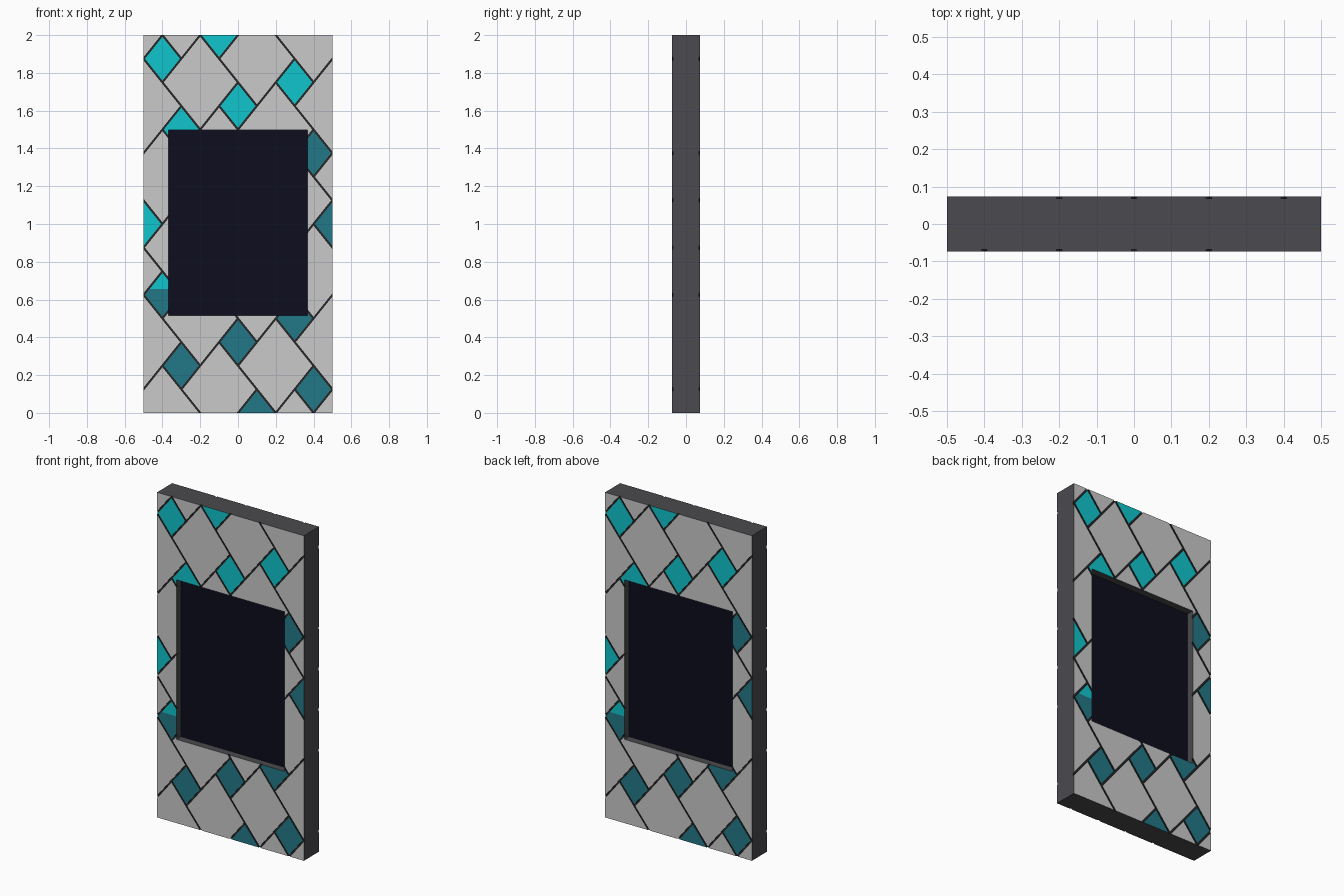
import bpy, bmesh, math
from mathutils import Vector

if "Cube" in bpy.data.objects:
    bpy.data.objects.remove(bpy.data.objects["Cube"], do_unlink=True)

HALF_W, HEIGHT, HALF_T, GROOVE = 0.5, 2.0, 0.0735, 0.006
CORE = HALF_T - GROOVE
WIN_X, WIN_LOW, WIN_HIGH = 0.367, 0.515, 1.497
SMALL, BIG, FRAME, DARK = range(4)


def material(name, color):
    m = bpy.data.materials.new(name)
    m.use_nodes = True
    rgba = (*color, 1)
    m.diffuse_color = rgba
    m.node_tree.nodes["Principled BSDF"].inputs["Base Color"].default_value = rgba
    return m


cyan = material("bright cyan", (0.005, 0.56, 0.61))
teal = material("dark teal", (0.016, 0.19, 0.245))
pale = material("pale grey", (0.59, 0.59, 0.59))
frame_grey = material("frame grey", (0.07, 0.068, 0.077))
groove_dark = material("groove charcoal", (0.02, 0.02, 0.022))
pane_navy = material("pane navy", (0.004, 0.004, 0.013))
CYAN, TEAL, PALE, EDGE, GAP = range(5)


def finish(bm, name, mats):
    bmesh.ops.recalc_face_normals(bm, faces=bm.faces)
    mesh = bpy.data.meshes.new(name)
    bm.to_mesh(mesh)
    bm.free()
    for m in mats:
        mesh.materials.append(m)
    obj = bpy.data.objects.new(name, mesh)
    bpy.context.collection.objects.link(obj)
    return obj


def cut(bm, point, normal, clear=False):
    bmesh.ops.bisect_plane(bm, geom=bm.verts[:] + bm.edges[:] + bm.faces[:],
                           plane_co=point, plane_no=normal, clear_outer=clear)


def extrude_y(bm, distance):
    out = bmesh.ops.extrude_face_region(bm, geom=bm.faces[:], use_keep_orig=True)
    verts = [g for g in out["geom"] if isinstance(g, bmesh.types.BMVert)]
    bmesh.ops.translate(bm, vec=(0, distance, 0), verts=verts)
    bmesh.ops.recalc_face_normals(bm, faces=bm.faces)


def diamond(bm, x, z, size, mat):
    # each diamond is shrunk to leave half a groove around it
    s = size * (1 - 0.0055 / (0.0781 * size))
    pts = [(-0.1, 0), (0, -0.125), (0.1, 0), (0, 0.125)]
    face = bm.faces.new([bm.verts.new((x + s * a, -CORE, z + s * b)) for a, b in pts])
    face.material_index = mat
    return face


def inside_window(face):
    c = face.calc_center_median()
    return abs(c.x) < WIN_X and WIN_LOW < c.z < WIN_HIGH


# Facing tiles: interlocking large and small diamonds on a skewed lattice
bm = bmesh.new()
for i in range(-6, 7):
    for j in range(-6, 7):
        x, z = 0.3 * i - 0.1 * j, 1.625 + 0.125 * i + 0.375 * j
        if abs(x) > 0.95 or not -0.6 < z < 2.6:
            continue
        diamond(bm, x + 0.1, z + 0.25, 2, PALE)
        small = diamond(bm, x, z, 1, CYAN if z > 1.1 + 0.8 * x else TEAL)
        # one accent tile is two-toned
        if abs(x + 0.4) < 0.01 and abs(z - 0.625) < 0.01:
            bmesh.ops.bisect_plane(
                bm, geom=[small, *small.edges, *small.verts],
                plane_co=(0, 0, 0.657), plane_no=(0, 0, 1))
            for f in bm.faces:
                c = f.calc_center_median()
                if f.material_index == TEAL and abs(c.x + 0.4) < 0.02 and 0.66 < c.z < 0.74:
                    f.material_index = CYAN

# Trim tiles to the slab and open the window
for sx in (-1, 1):
    cut(bm, (sx * HALF_W, 0, 0), (sx, 0, 0), True)
cut(bm, (0, 0, 0), (0, 0, -1), True)
cut(bm, (0, 0, HEIGHT), (0, 0, 1), True)
for sx in (-1, 1):
    cut(bm, (sx * WIN_X, 0, 0), (1, 0, 0))
for z in (WIN_LOW, WIN_HIGH):
    cut(bm, (0, 0, z), (0, 0, 1))
bmesh.ops.delete(bm, geom=[f for f in bm.faces if inside_window(f)], context="FACES")
bmesh.ops.dissolve_limit(bm, angle_limit=0.02, verts=bm.verts[:], edges=bm.edges[:],
                         delimit={"MATERIAL"})
extrude_y(bm, -GROOVE)
for f in bm.faces:
    n = f.normal
    if abs(n.y) < 0.5:
        diagonal = abs(n.x) > 0.1 and abs(n.z) > 0.1
        f.material_index = GAP if diagonal else EDGE
front = finish(bm, "front_tiles", [cyan, teal, pale, frame_grey, groove_dark])

# The back carries the same tiling turned half way round
back = bpy.data.objects.new("back_tiles", front.data)
back.rotation_euler.z = math.pi
bpy.context.collection.objects.link(back)

# Slab core with a window opening
bm = bmesh.new()


def rectangle(half, low, high):
    return [bm.verts.new((x, -CORE, z))
            for x, z in ((-half, low), (half, low), (half, high), (-half, high))]


outer = rectangle(HALF_W, 0, HEIGHT)
inner = rectangle(WIN_X, WIN_LOW, WIN_HIGH)
for k in range(4):
    n = (k + 1) % 4
    bm.faces.new((outer[k], outer[n], inner[n], inner[k]))
extrude_y(bm, 2 * CORE)
for f in bm.faces:
    f.material_index = 1 if abs(f.normal.y) > 0.5 else 0
finish(bm, "slab_core", [frame_grey, groove_dark])

# Recessed window pane
bm = bmesh.new()
bmesh.ops.create_cube(bm, size=1)
bmesh.ops.scale(bm, vec=(2 * WIN_X, 0.058, WIN_HIGH - WIN_LOW), verts=bm.verts)
bmesh.ops.translate(bm, vec=(0, 0, (WIN_LOW + WIN_HIGH) / 2), verts=bm.verts)
finish(bm, "window_pane", [pane_navy])
